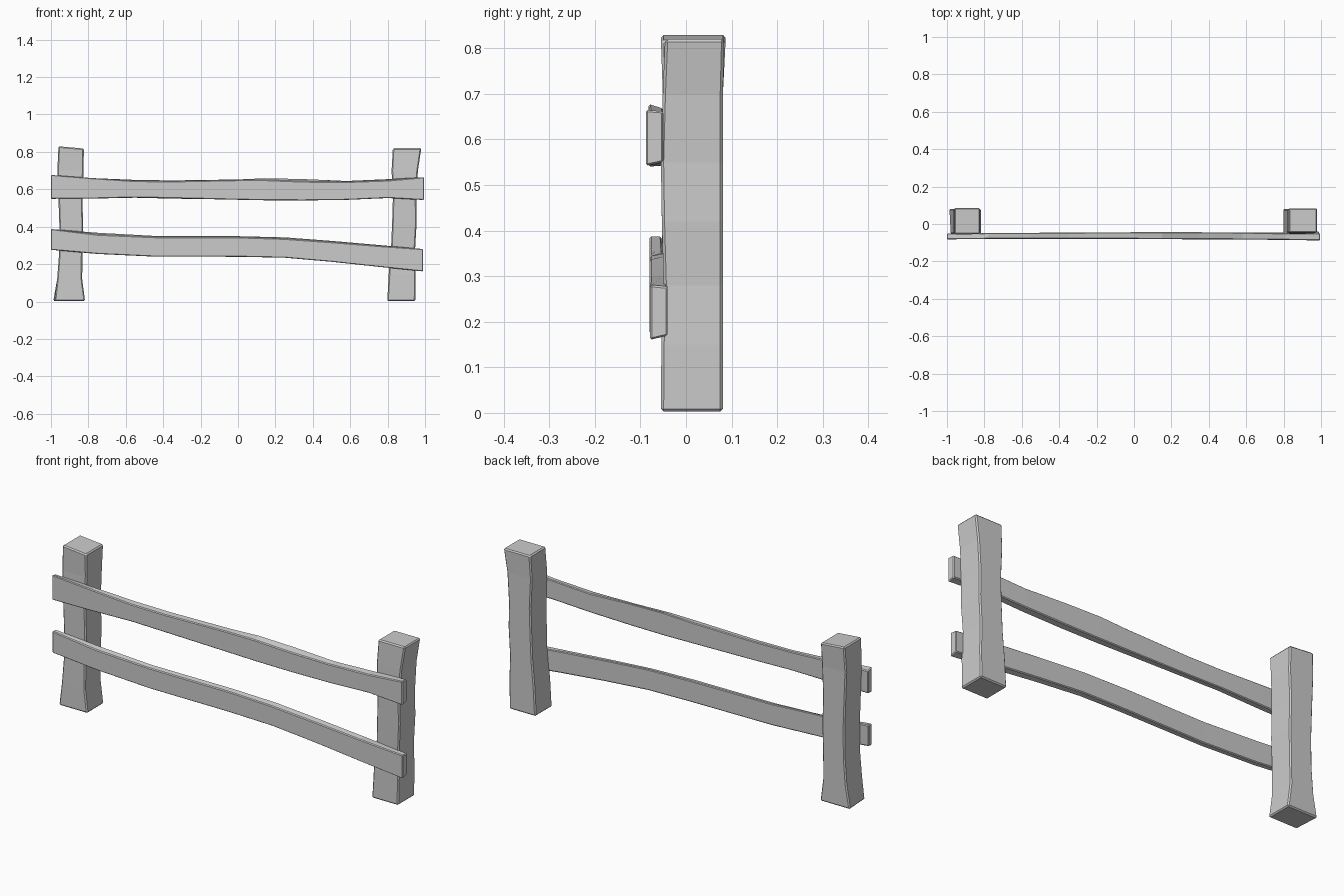
import bpy, bmesh


def loft(name, rings, bevel):
    """Skin four-cornered rings into a closed, chamfered timber."""
    bm = bmesh.new()
    loops = [[bm.verts.new(p) for p in ring] for ring in rings]
    for a, b in zip(loops, loops[1:]):
        for i in range(4):
            j = (i + 1) % 4
            bm.faces.new((a[i], a[j], b[j], b[i]))
    bm.faces.new(loops[0])
    bm.faces.new(loops[-1])
    bmesh.ops.recalc_face_normals(bm, faces=bm.faces)
    mesh = bpy.data.meshes.new(name)
    bm.to_mesh(mesh)
    bm.free()
    obj = bpy.data.objects.new(name, mesh)
    bpy.context.collection.objects.link(obj)
    mod = obj.modifiers.new("chamfer", "BEVEL")
    mod.width, mod.segments = bevel, 1
    mod.limit_method, mod.angle_limit = "ANGLE", 0.8
    return obj


def post(name, sections, tilt, back_shift):
    """Sections: z, left x, right x, front y, back y. Tilt lowers the right of the top."""
    rings = []
    for k, (z, x0, x1, y0, y1) in enumerate(sections):
        t = tilt if k == len(sections) - 1 else 0
        s = back_shift if k == 0 else 0
        rings.append([(x0 + s, y0, z), (x1, y0, z - t), (x1, y1, z - t), (x0, y1, z)])
    return loft(name, rings, 0.006)


def rail(name, sections):
    """Sections: x, front bottom z, front top z, back bottom z, back top z, front y, back y."""
    rings = [[(x, yf, fb), (x, yb, bb), (x, yb, bt), (x, yf, ft)]
             for x, fb, ft, bb, bt, yf, yb in sections]
    return loft(name, rings, 0.004)


# Uneven posts
post("left_post", [
    (0.003, -0.988, -0.818, -0.054, 0.081),
    (0.12, -0.967, -0.833, -0.053, 0.081),
    (0.25, -0.957, -0.832, -0.051, 0.081),
    (0.40, -0.955, -0.828, -0.053, 0.081),
    (0.55, -0.960, -0.832, -0.054, 0.081),
    (0.70, -0.966, -0.826, -0.051, 0.081),
    (0.83, -0.960, -0.824, -0.055, 0.087)], 0.012, 0.008)
post("right_post", [
    (0.003, 0.798, 0.948, -0.055, 0.081),
    (0.15, 0.806, 0.950, -0.054, 0.081),
    (0.28, 0.818, 0.947, -0.049, 0.081),
    (0.42, 0.824, 0.955, -0.053, 0.081),
    (0.55, 0.828, 0.953, -0.055, 0.081),
    (0.70, 0.821, 0.962, -0.051, 0.081),
    (0.82, 0.828, 0.980, -0.046, 0.084)], 0.0, 0.0)

# Wavy rails nailed to the front of the posts
rail("upper_rail", [
    (-1.00, 0.549, 0.678, 0.552, 0.668, -0.082, -0.050),
    (-0.78, 0.550, 0.660, 0.553, 0.660, -0.080, -0.048),
    (-0.55, 0.556, 0.645, 0.555, 0.651, -0.080, -0.047),
    (-0.35, 0.552, 0.643, 0.550, 0.648, -0.080, -0.046),
    (0.00, 0.544, 0.650, 0.545, 0.653, -0.080, -0.044),
    (0.15, 0.541, 0.650, 0.543, 0.660, -0.081, -0.043),
    (0.35, 0.540, 0.642, 0.544, 0.656, -0.082, -0.044),
    (0.58, 0.543, 0.640, 0.548, 0.645, -0.083, -0.046),
    (0.80, 0.553, 0.648, 0.556, 0.655, -0.085, -0.049),
    (0.995, 0.542, 0.665, 0.550, 0.662, -0.088, -0.050)])
rail("lower_rail", [
    (-1.00, 0.276, 0.388, 0.280, 0.387, -0.080, -0.053),
    (-0.75, 0.254, 0.358, 0.256, 0.369, -0.080, -0.052),
    (-0.45, 0.240, 0.345, 0.242, 0.352, -0.080, -0.051),
    (0.00, 0.239, 0.344, 0.241, 0.350, -0.079, -0.047),
    (0.25, 0.234, 0.336, 0.237, 0.344, -0.080, -0.046),
    (0.50, 0.212, 0.318, 0.217, 0.325, -0.080, -0.046),
    (0.75, 0.185, 0.298, 0.193, 0.303, -0.080, -0.045),
    (0.99, 0.160, 0.281, 0.169, 0.277, -0.079, -0.040)])
